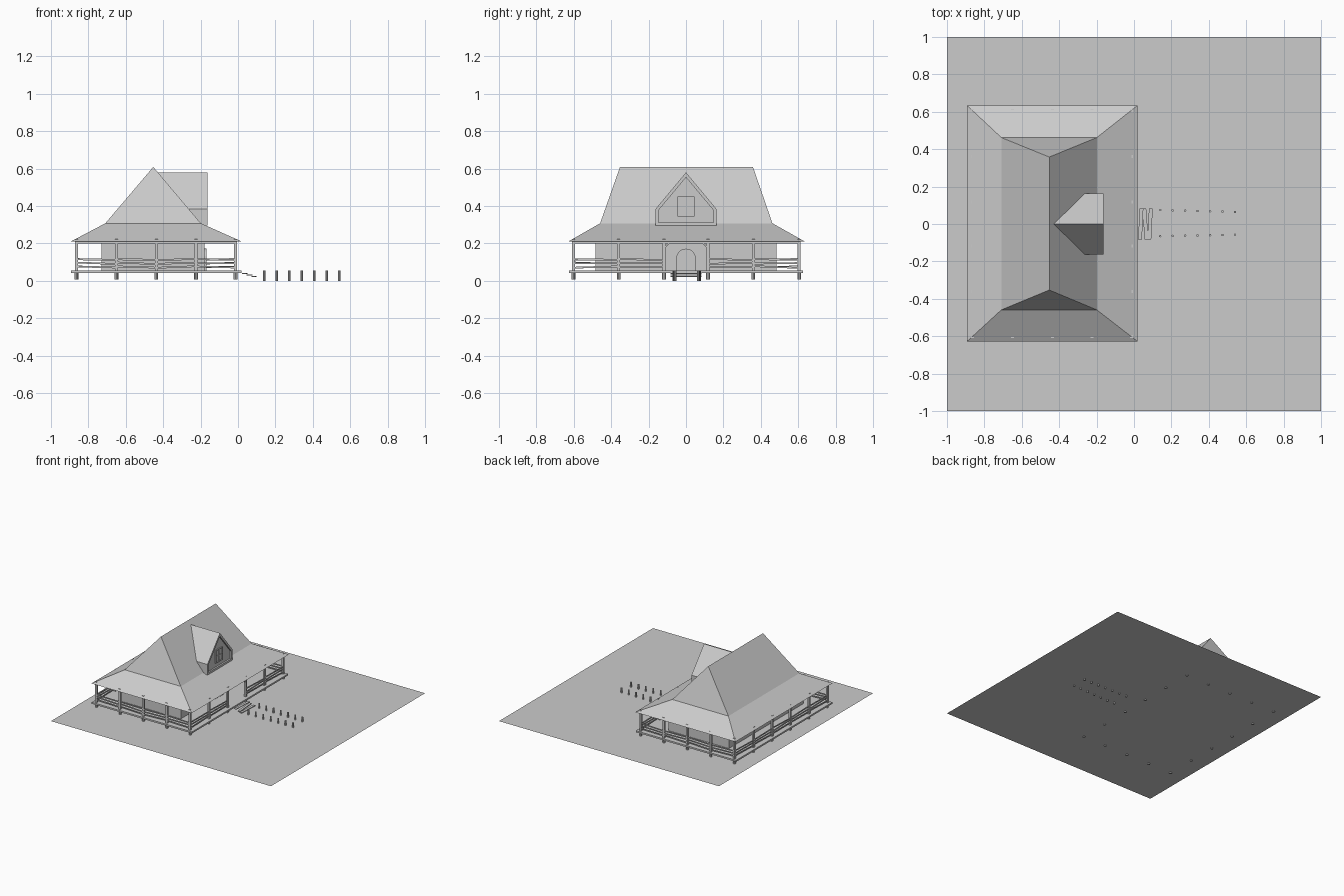
import bpy, bmesh, math, random
from mathutils import Vector

if "Cube" in bpy.data.objects:
    bpy.data.objects.remove(bpy.data.objects["Cube"])

random.seed(4)


def mesh_object(name, verts, faces):
    me = bpy.data.meshes.new(name)
    me.from_pydata(verts, [], faces)
    bm = bmesh.new()
    bm.from_mesh(me)
    bmesh.ops.recalc_face_normals(bm, faces=bm.faces)
    bm.to_mesh(me)
    bm.free()
    ob = bpy.data.objects.new(name, me)
    bpy.context.collection.objects.link(ob)
    return ob


def box(name, x0, x1, y0, y1, z0, z1):
    v = [(x, y, z) for x in (x0, x1) for y in (y0, y1) for z in (z0, z1)]
    return mesh_object(name, v, [(0, 1, 3, 2), (4, 6, 7, 5), (0, 4, 5, 1),
                                 (2, 3, 7, 6), (0, 2, 6, 4), (1, 5, 7, 3)])


def beam(name, a, b, width, height):
    """Rectangular timber from point a to point b."""
    a, b = Vector(a), Vector(b)
    length = (b - a).length
    ob = box(name, -length / 2, length / 2, -width / 2, width / 2, -height / 2, height / 2)
    ob.location = (a + b) / 2
    d = b - a
    ob.rotation_euler = (0, -math.asin(d.z / length), math.atan2(d.y, d.x))
    return ob


def cylinder(name, x, y, z0, z1, r, sides=8):
    bm = bmesh.new()
    bmesh.ops.create_cone(bm, cap_ends=True, segments=sides, radius1=r, radius2=r, depth=z1 - z0)
    me = bpy.data.meshes.new(name)
    bm.to_mesh(me)
    bm.free()
    ob = bpy.data.objects.new(name, me)
    ob.location = (x, y, (z0 + z1) / 2)
    bpy.context.collection.objects.link(ob)
    return ob


def prism(name, profile, x0, x1):
    """Closed (y, z) profile extruded along x."""
    n = len(profile)
    v = [(x, y, z) for x in (x0, x1) for y, z in profile]
    f = [(i, (i + 1) % n, n + (i + 1) % n, n + i) for i in range(n)]
    return mesh_object(name, v, f + [tuple(range(n)), tuple(range(n, 2 * n))])


def ring(name, outer, inner, x0, x1):
    """Frame between two (y, z) loops, extruded along x."""
    n = len(outer)
    v = [(x, y, z) for x in (x0, x1) for loop in (outer, inner) for y, z in loop]
    f = []
    for i in range(n):
        j = (i + 1) % n
        f += [(i, j, n + j, n + i), (2*n + i, 2*n + j, 3*n + j, 3*n + i),
              (i, j, 2*n + j, 2*n + i), (n + i, n + j, 3*n + j, 3*n + i)]
    return mesh_object(name, v, f)


# Ground sheet
G = 0.015
mesh_object("ground", [(-1, -1, G), (1, -1, G), (1, 1, G), (-1, 1, G)], [(0, 1, 2, 3)])

# House body and veranda deck
box("house_walls", -0.73, -0.18, -0.485, 0.485, 0.05, 0.29)
box("veranda_deck", -0.893, 0.019, -0.625, 0.625, 0.043, 0.056)

# Bell-cast hipped roof: eaves, break line, ridge
def rect(x0, x1, y0, y1, z):
    return [(x0, y0, z), (x1, y0, z), (x1, y1, z), (x0, y1, z)]

roof = rect(-0.893, 0.019, -0.628, 0.634, 0.211) + rect(-0.709, -0.199, -0.459, 0.462, 0.308)
roof += [(-0.453, -0.353, 0.609), (-0.453, 0.358, 0.609)]
faces = [(i, (i + 1) % 4, 4 + (i + 1) % 4, 4 + i) for i in range(4)]
faces += [(4, 5, 8), (5, 6, 9, 8), (6, 7, 9), (7, 4, 8, 9)]
mesh_object("roof", roof, faces)

# Dormer, its back edge trimmed to the roof slope
def slope_x(z):
    return -0.453 + (0.609 - z) / 0.301 * 0.254

outline = [(-0.163, 0.296), (0.163, 0.296), (0.163, 0.384), (0, 0.58), (-0.163, 0.384)]
inner = [(-0.148, 0.312), (0.148, 0.312), (0.148, 0.376), (0, 0.553), (-0.148, 0.376)]
v = [(-0.165, y, z) for y, z in outline] + [(slope_x(z), y, z) for y, z in outline]
mesh_object("dormer_shell", v, [(i, (i + 1) % 5, 5 + (i + 1) % 5, 5 + i) for i in range(5)])
ring("dormer_trim", outline, inner, -0.178, -0.164)
mesh_object("dormer_face", [(-0.177, y, z) for y, z in outline], [(0, 1, 2, 3, 4)])

# Dormer window with four panes
def square(r):
    return [(-r, 0.398 - r * 1.15), (r, 0.398 - r * 1.15), (r, 0.398 + r * 1.15), (-r, 0.398 + r * 1.15)]

ring("window_frame", square(0.046), square(0.041), -0.178, -0.168)
box("window_glass", -0.178, -0.175, -0.042, 0.042, 0.351, 0.445)
box("window_bar_upright", -0.178, -0.170, -0.003, 0.003, 0.351, 0.445)
box("window_bar_cross", -0.178, -0.170, -0.042, 0.042, 0.395, 0.401)

# Arched front door
def arch(r, base):
    return [(-r, base), (r, base)] + [(r * math.cos(math.pi * i / 12), 0.12 + r * math.sin(math.pi * i / 12))
                                      for i in range(13)]

ring("door_frame", arch(0.052, 0.056), arch(0.045, 0.057), -0.181, -0.168)
prism("door", arch(0.046, 0.056), -0.181, -0.175)

# Veranda posts, their footings and the eaves beams
XS = [-0.864, -0.65, -0.437, -0.224, -0.013]
YS = [-0.602, -0.36, -0.118, 0.118, 0.36, 0.605]
spots = [(x, y) for x in XS for y in YS if x in (XS[0], XS[-1]) or y in (YS[0], YS[-1])]
for x, y in spots:
    box("veranda_post", x - 0.008, x + 0.008, y - 0.008, y + 0.008, 0.055, 0.225)
    cylinder("footing", x, y, 0.008, 0.045, 0.010)
for y in (YS[0], YS[-1]):
    beam("eaves_beam", (XS[0], y, 0.207), (XS[-1], y, 0.207), 0.012, 0.012)
for x in (XS[0], XS[-1]):
    beam("eaves_beam", (x, YS[0], 0.207), (x, YS[-1], 0.207), 0.012, 0.012)

# Rustic crooked rails in every bay except the entrance
def bay(a, b):
    for z in (0.074, 0.094, 0.114):
        t = random.uniform(-0.005, 0.005)
        beam("rail", (*a, z - t), (*b, z + t), 0.006, 0.009)

for y in (YS[0], YS[-1]):
    for x0, x1 in zip(XS, XS[1:]):
        bay((x0, y), (x1, y))
for x in (XS[0], XS[-1]):
    for i, (y0, y1) in enumerate(zip(YS, YS[1:])):
        if not (x == XS[-1] and i == 2):
            bay((x, y0), (x, y1))

# Diagonal braces over the entrance
for s in (-1, 1):
    beam("entrance_brace", (XS[-1], s * 0.114, 0.178), (XS[-1], s * 0.088, 0.205), 0.008, 0.008)

# Loose plank steps
for x, z, t in ((0.036, 0.040, 0.004), (0.061, 0.031, -0.006), (0.086, 0.023, 0.004)):
    beam("step_plank", (x - t, -0.083, z), (x + t, 0.083, z), 0.02, 0.005)

# Path stakes in pairs
for i in range(7):
    x = 0.14 + i * 0.0667
    for y in (0.075 - i * 0.0017, -0.065 + i * 0.0013):
        cylinder("path_stake", x, y, 0.0, 0.055, 0.0065)
